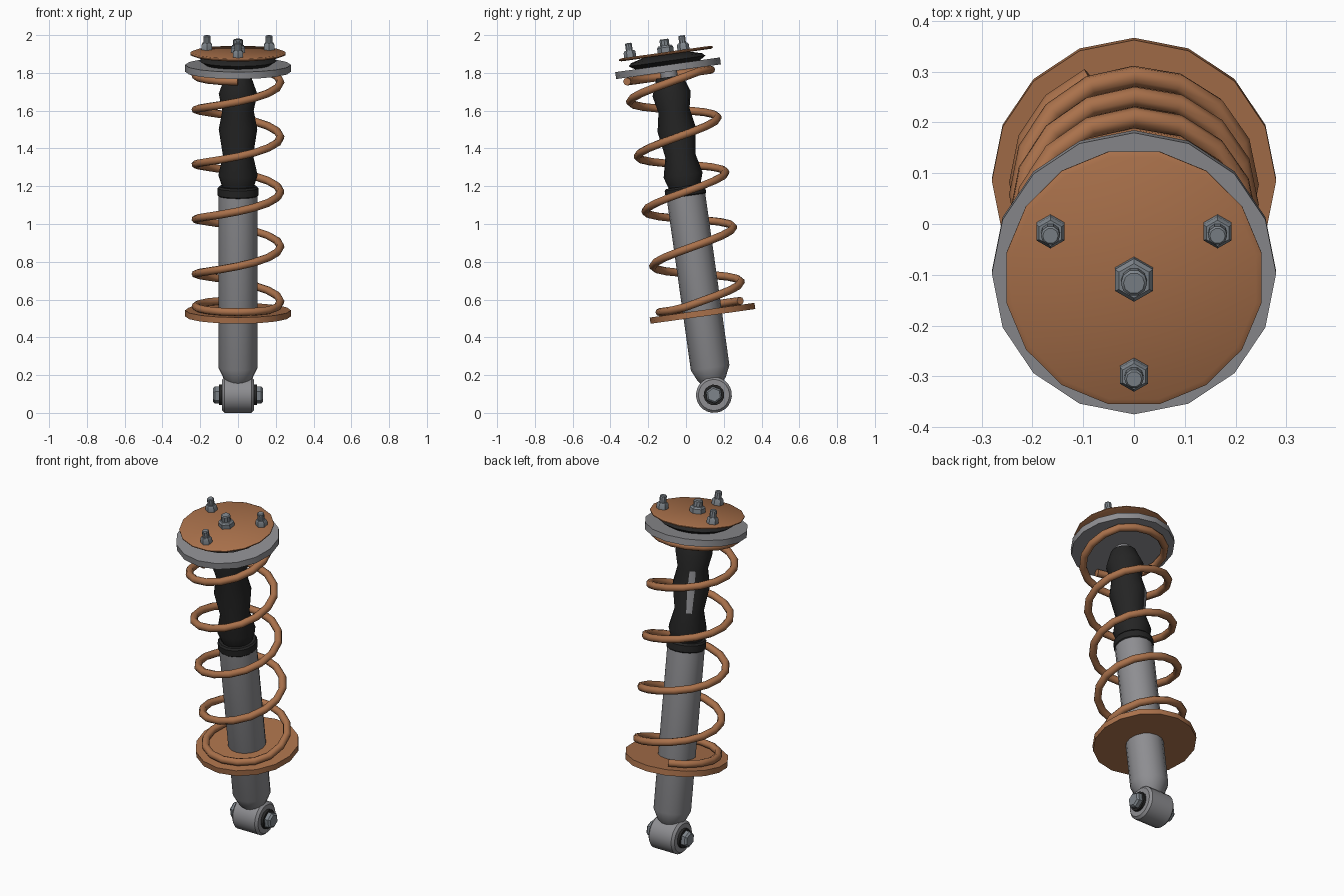
import bpy
import bmesh
from math import pi, sin, cos, radians
from mathutils import Matrix

if "Cube" in bpy.data.objects:
    bpy.data.objects.remove(bpy.data.objects["Cube"])


def material(name, rgb):
    m = bpy.data.materials.new(name)
    m.use_nodes = True
    m.diffuse_color = (*rgb, 1)
    m.node_tree.nodes["Principled BSDF"].inputs["Base Color"].default_value = (*rgb, 1)
    return m


COPPER = material("copper brown", (0.40, 0.165, 0.07))
GREY = material("steel grey", (0.27, 0.27, 0.285))
BOLT = material("bolt grey", (0.21, 0.235, 0.26))
BLACK = material("rubber black", (0.018, 0.018, 0.018))

# The whole strut leans forward around the centre of its lower eye
FRAME = Matrix.Translation((0, 0.148, 0.095)) @ Matrix.Rotation(radians(8), 4, 'X')


def smooth(obj, angle=35):
    bpy.ops.object.select_all(action='DESELECT')
    obj.select_set(True)
    bpy.context.view_layer.objects.active = obj
    bpy.ops.object.shade_smooth_by_angle(angle=radians(angle))


def lathe(name, profile, mat, sides=16, turn=0.0, place=Matrix()):
    """Closed solid turned around local z from (radius, height) points."""
    bm = bmesh.new()
    rings = [[bm.verts.new((r * cos(turn + 2 * pi * i / sides),
                            r * sin(turn + 2 * pi * i / sides), z))
              for i in range(sides)] for r, z in profile]
    for a, b in zip(rings, rings[1:]):
        for i in range(sides):
            j = (i + 1) % sides
            bm.faces.new((a[i], a[j], b[j], b[i]))
    bm.faces.new(rings[0][::-1])
    bm.faces.new(rings[-1])
    bmesh.ops.recalc_face_normals(bm, faces=bm.faces)
    mesh = bpy.data.meshes.new(name)
    bm.to_mesh(mesh)
    bm.free()
    mesh.materials.append(mat)
    obj = bpy.data.objects.new(name, mesh)
    bpy.context.collection.objects.link(obj)
    obj.matrix_world = FRAME @ place
    smooth(obj)
    return obj


# Lower eye with bushing and cross bolt
across = Matrix.Rotation(pi / 2, 4, 'Y')
lathe("lower_eye", [(0.082, -0.085), (0.095, -0.072), (0.095, 0.072), (0.082, 0.085)],
      GREY, 24, place=across)
lathe("eye_bushing", [(0.055, -0.1), (0.055, 0.1)], BLACK, place=across)
for side, angle in (("left", pi / 2), ("right", -pi / 2)):
    out = Matrix.Rotation(angle, 4, 'Y')
    lathe("eye_bolt_" + side, [(0.046, 0.09), (0.046, 0.122), (0.036, 0.132)],
          BOLT, 6, place=out)

# Damper body, collar, rod and bellows
lathe("damper_body", [(0.05, 0.055), (0.075, 0.085), (0.103, 0.145), (0.103, 1.08)], GREY)
lathe("bellows_collar", [(0.1, 1.06), (0.108, 1.068), (0.108, 1.105), (0.1, 1.115)], BLACK)
lathe("damper_rod", [(0.045, 1.05), (0.045, 1.75)], GREY)
bellows = lathe("bellows", [(0.083, 1.11), (0.104, 1.175), (0.08, 1.28), (0.102, 1.42),
                            (0.083, 1.52), (0.102, 1.61), (0.07, 1.7)], BLACK)

# Narrow light window on the rear right of the bellows
bellows.data.materials.append(GREY)
for face in bellows.data.polygons:
    c = face.center
    direction = c.xy.normalized() if c.xy.length > 0.01 else c.xy
    if direction.dot(Matrix.Rotation(radians(124), 2) @ Matrix.Identity(2)[0]) > 0.99 \
            and 1.3 < c.z < 1.5:
        face.material_index = 1

# Spring seats
lathe("lower_spring_seat", [(0.28, 0.42), (0.28, 0.453)], COPPER)
lathe("upper_spring_seat", [(0.28, 1.728), (0.28, 1.765)], GREY)

# Top mount: rubber bearing and cover plate
lathe("mount_bearing", [(0.165, 1.76), (0.205, 1.785), (0.19, 1.8), (0.11, 1.822)], BLACK)
lathe("mount_plate", [(0.245, 1.817), (0.256, 1.822), (0.256, 1.827), (0.245, 1.833)],
      COPPER, turn=pi / 16)


# Nuts and studs on the mount
def stud(name, place, nut, rod, top):
    lathe(name + "_nut", [(nut, 1.825), (nut, 1.858), (nut * 0.8, 1.868)], BOLT, 6,
          turn=pi / 6, place=place)
    lathe(name + "_stud", [(rod, 1.83), (rod, top - 0.005), (rod * 0.8, top)], BOLT, 10,
          place=place)


stud("centre", Matrix(), 0.043, 0.026, 1.902)
for n, degrees in enumerate((30, 150, 270)):
    a = radians(degrees)
    stud("mount_%d" % (n + 1), Matrix.Translation((0.19 * cos(a), 0.19 * sin(a), 0)),
         0.032, 0.019, 1.908)

# Coil spring with flattened end turns
STEPS = 16
curve = bpy.data.curves.new("coil_spring", 'CURVE')
curve.dimensions = '3D'
curve.bevel_depth = 0.021
curve.bevel_resolution = 2
curve.use_fill_caps = True
turns = [i / STEPS for i in range(-43, 45)]
line = curve.splines.new('POLY')
line.points.add(len(turns) - 1)
for point, t in zip(line.points, turns):
    height = min(max(1.086 + 0.293 * t, 0.474), 1.707)
    point.co = (0.225 * cos(2 * pi * t), 0.225 * sin(2 * pi * t), height, 1)
curve.materials.append(COPPER)
spring = bpy.data.objects.new("coil_spring", curve)
bpy.context.collection.objects.link(spring)
spring.matrix_world = FRAME
bpy.ops.object.select_all(action='DESELECT')
spring.select_set(True)
bpy.context.view_layer.objects.active = spring
bpy.ops.object.convert(target='MESH')
smooth(bpy.context.view_layer.objects.active, 50)
